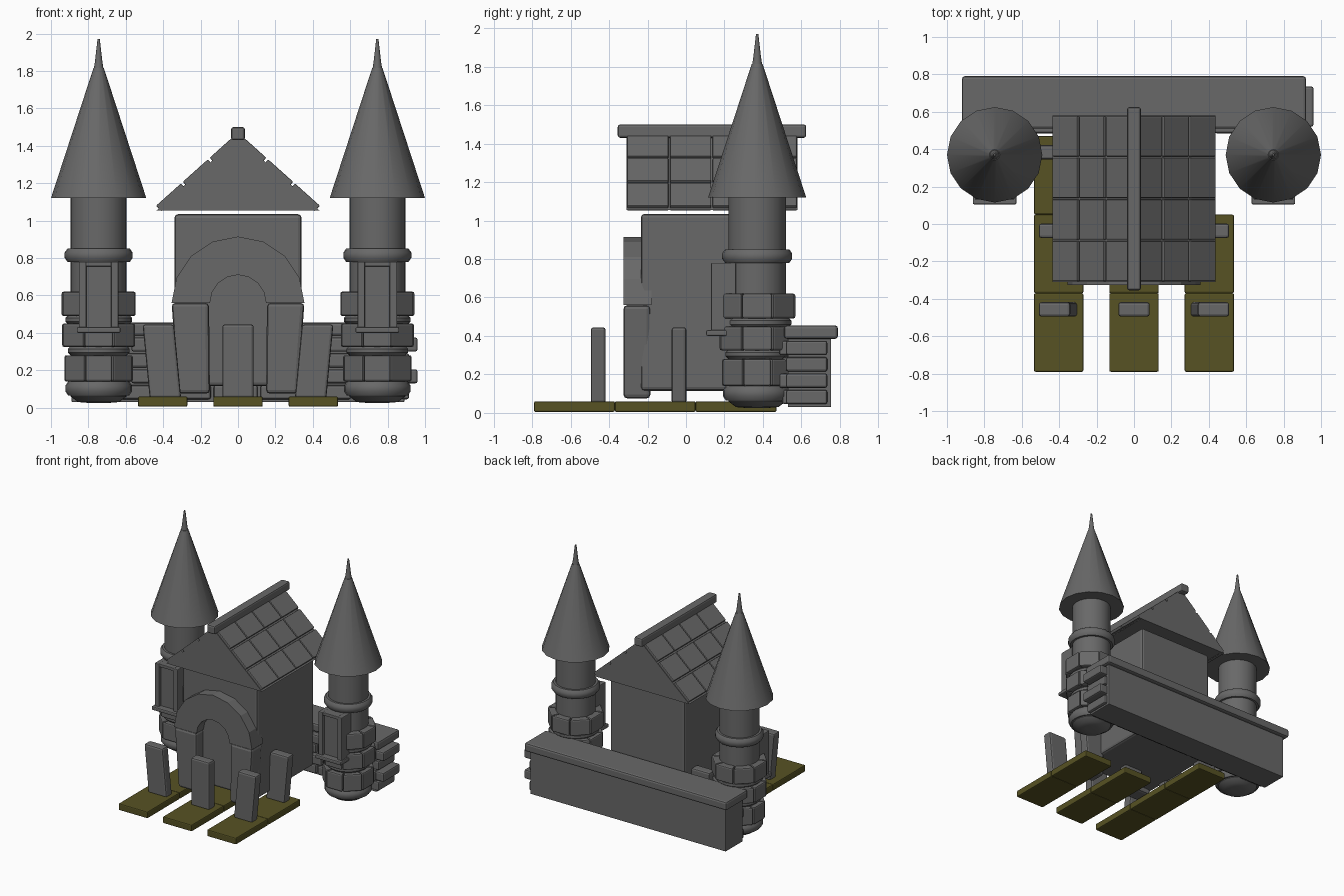
import bpy, bmesh, math
from mathutils import Vector

if "Cube" in bpy.data.objects:
    bpy.data.objects.remove(bpy.data.objects["Cube"])


def material(name, rgb):
    m = bpy.data.materials.new(name)
    m.diffuse_color = (*rgb, 1)
    m.use_nodes = True
    m.node_tree.nodes["Principled BSDF"].inputs["Base Color"].default_value = m.diffuse_color
    return m


STONE = material("stone grey", (0.14, 0.14, 0.14))
MOSS = material("moss green", (0.095, 0.085, 0.017))


def finish(name, bm, mat=STONE, bevel=0.0, smooth=False):
    bmesh.ops.recalc_face_normals(bm, faces=bm.faces)
    me = bpy.data.meshes.new(name)
    bm.to_mesh(me)
    bm.free()
    me.materials.append(mat)
    ob = bpy.data.objects.new(name, me)
    bpy.context.collection.objects.link(ob)
    if bevel:
        mod = ob.modifiers.new("soft edges", 'BEVEL')
        mod.width, mod.segments = bevel, 2
        mod.limit_method = 'ANGLE'
        mod.angle_limit = math.radians(40)
    if smooth:
        bpy.ops.object.select_all(action='DESELECT')
        bpy.context.view_layer.objects.active = ob
        ob.select_set(True)
        bpy.ops.object.shade_smooth_by_angle(angle=math.radians(40))
    return ob


def extrude(name, pts, direction, mat=STONE, bevel=0.0):
    """Polygon of 3D points pushed along a direction."""
    bm = bmesh.new()
    f = bm.faces.new([bm.verts.new(p) for p in pts])
    r = bmesh.ops.extrude_face_region(bm, geom=[f])
    moved = [v for v in r["geom"] if isinstance(v, bmesh.types.BMVert)]
    bmesh.ops.translate(bm, verts=moved, vec=direction)
    return finish(name, bm, mat, bevel)


def slab(name, xz, y0, y1, mat=STONE, bevel=0.0):
    return extrude(name, [(x, y0, z) for x, z in xz], (0, y1 - y0, 0), mat, bevel)


def box(name, x0, x1, y0, y1, z0, z1, mat=STONE, bevel=0.01):
    return slab(name, [(x0, z0), (x1, z0), (x1, z1), (x0, z1)], y0, y1, mat, bevel)


def lathe(name, profile, cx, cy, sides):
    """Closed solid of revolution from (radius, z) points."""
    bm = bmesh.new()
    rings = []
    for r, z in profile:
        rings.append([bm.verts.new((cx + r * math.sin(2 * math.pi * i / sides),
                                    cy - r * math.cos(2 * math.pi * i / sides), z))
                      for i in range(sides)])
    for a, b in zip(rings, rings[1:]):
        for i in range(sides):
            j = (i + 1) % sides
            bm.faces.new((a[i], a[j], b[j], b[i]))
    bm.faces.new(rings[0])
    bm.faces.new(rings[-1])
    return finish(name, bm, smooth=True)


# House body
box("house_body", -0.34, 0.34, -0.235, 0.505, 0.115, 1.035, bevel=0.02)

# Roof core, tiles and ridge beam
slab("roof_core", [(-0.435, 1.055), (0.435, 1.055), (0, 1.445)], -0.31, 0.58)
apex, eave = Vector((0, 1.445)), Vector((0.43, 1.06))
normal = Vector((0.385, 0.43)).normalized() * 0.02
for s in (-1, 1):
    for row in range(3):
        a = apex.lerp(eave, row / 3 + 0.012)
        b = apex.lerp(eave, (row + 1) / 3 - 0.012)
        quad = [(s * p.x, p.y) for p in (a - normal, b - normal, b + normal, a + normal)]
        for col in range(4):
            y = -0.31 + col * 0.2225
            slab("roof_tile", quad, y + 0.004, y + 0.2185, bevel=0.006)
box("ridge_beam", -0.037, 0.037, -0.355, 0.625, 1.43, 1.5, bevel=0.013)

# Doorway pillars and arch
for s in (-1, 1):
    slab("door_pillar", [(s * 0.15, 0.075), (s * 0.32, 0.075), (s * 0.355, 0.56), (s * 0.155, 0.56)],
         -0.325, -0.185, bevel=0.02)
bm = bmesh.new()
N = 8
sections = []
for i in range(N + 1):
    t = math.pi * i / N
    c, s = math.cos(t), math.sin(t)
    sections.append([bm.verts.new((r * c, y, 0.56 + r * s))
                     for r, y in ((0.15, -0.325), (0.355, -0.325), (0.355, -0.18), (0.15, -0.18))])
for a, b in zip(sections, sections[1:]):
    for k in range(4):
        bm.faces.new((a[k], a[(k + 1) % 4], b[(k + 1) % 4], b[k]))
bm.faces.new(sections[0])
bm.faces.new(sections[-1])
finish("door_arch", bm)

# Mossy ground planks with a standing stone on each segment
for lane, count in ((-1, 3), (0, 2), (1, 2)):
    cx = lane * 0.4025
    for k in range(count):
        y = -0.79 + k * 0.42
        box("ground_plank", cx - 0.132, cx + 0.132, y, y + 0.42, 0.005, 0.06, MOSS, 0.008)
        m, lean = lane * 0.388, lane * 0.038
        slab("standing_stone", [(m - 0.084, 0.05), (m + 0.084, 0.05),
                                (m + lean + 0.084, 0.445), (m + lean - 0.084, 0.445)],
             y + 0.295, y + 0.372, bevel=0.014)

# Rear wall: core, cap, and bricks on the front face and right end
box("wall_core", -0.89, 0.89, 0.53, 0.755, 0.03, 0.4, bevel=0.005)
box("wall_cap", -0.92, 0.92, 0.51, 0.79, 0.385, 0.455, bevel=0.015)
for row in range(4):
    z = 0.045 + row * 0.085
    out = 0.96 if row % 2 else 0.915
    box("end_brick", 0.7, out, 0.52, 0.735, z, z + 0.075, bevel=0.012)
    for k in range(7):
        x = -0.88 + k * 0.25 + (0.06 if row % 2 else 0)
        box("front_brick", x, min(x + 0.235, 0.89), 0.50 - 0.015 * (row % 2), 0.6,
            z, z + 0.075, bevel=0.012)

# Towers
CY = 0.37
for s in (-1, 1):
    cx = s * 0.745
    lathe("tower_shaft", [(0.05, 0.025), (0.11, 0.03), (0.15, 0.06), (0.15, 1.13)], cx, CY, 24)
    lathe("tower_spire", [(0.255, 1.12), (0.028, 1.815)], cx, CY, 16)
    lathe("tower_finial", [(0.026, 1.81), (0.02, 1.85), (0.006, 1.97)], cx, CY, 12)
    # rounded bands
    for z0, z1, r in ((0.78, 0.85, 0.182), (0.445, 0.495, 0.178),
                      (0.28, 0.33, 0.165), (0.065, 0.14, 0.178)):
        h = z1 - z0
        lathe("tower_band", [(0.14, z0), (r - 0.015, z0), (r, z0 + 0.3 * h),
                             (r, z1 - 0.3 * h), (r - 0.015, z1), (0.14, z1)], cx, CY, 24)
    # octagonal rings of stone blocks
    for z0, z1, r in ((0.49, 0.62, 0.198), (0.325, 0.45, 0.195), (0.14, 0.28, 0.183)):
        for i in range(8):
            pts = []
            for rad, off in ((0.12, -1), (r, -1), (r, 1), (0.12, 1)):
                t = math.pi / 4 * i
                w = off * (rad * math.tan(math.pi / 8) - 0.003)
                pts.append((cx + rad * math.sin(t) + w * math.cos(t),
                            CY - rad * math.cos(t) + w * math.sin(t), z0))
            extrude("tower_block", pts, (0, 0, z1 - z0), bevel=0.01)
    # window: recessed panel, side posts, head and sill
    box("window_panel", cx - 0.08, cx + 0.08, 0.155, 0.3, 0.42, 0.77, bevel=0)
    for p in (-1, 1):
        m = cx + p * 0.086
        box("window_post", m - 0.02, m + 0.02, 0.13, 0.26, 0.42, 0.78, bevel=0.006)
    box("window_head", cx - 0.07, cx + 0.07, 0.135, 0.26, 0.755, 0.78, bevel=0.004)
    box("window_sill", cx - 0.117, cx + 0.117, 0.105, 0.22, 0.4, 0.43, bevel=0.008)
